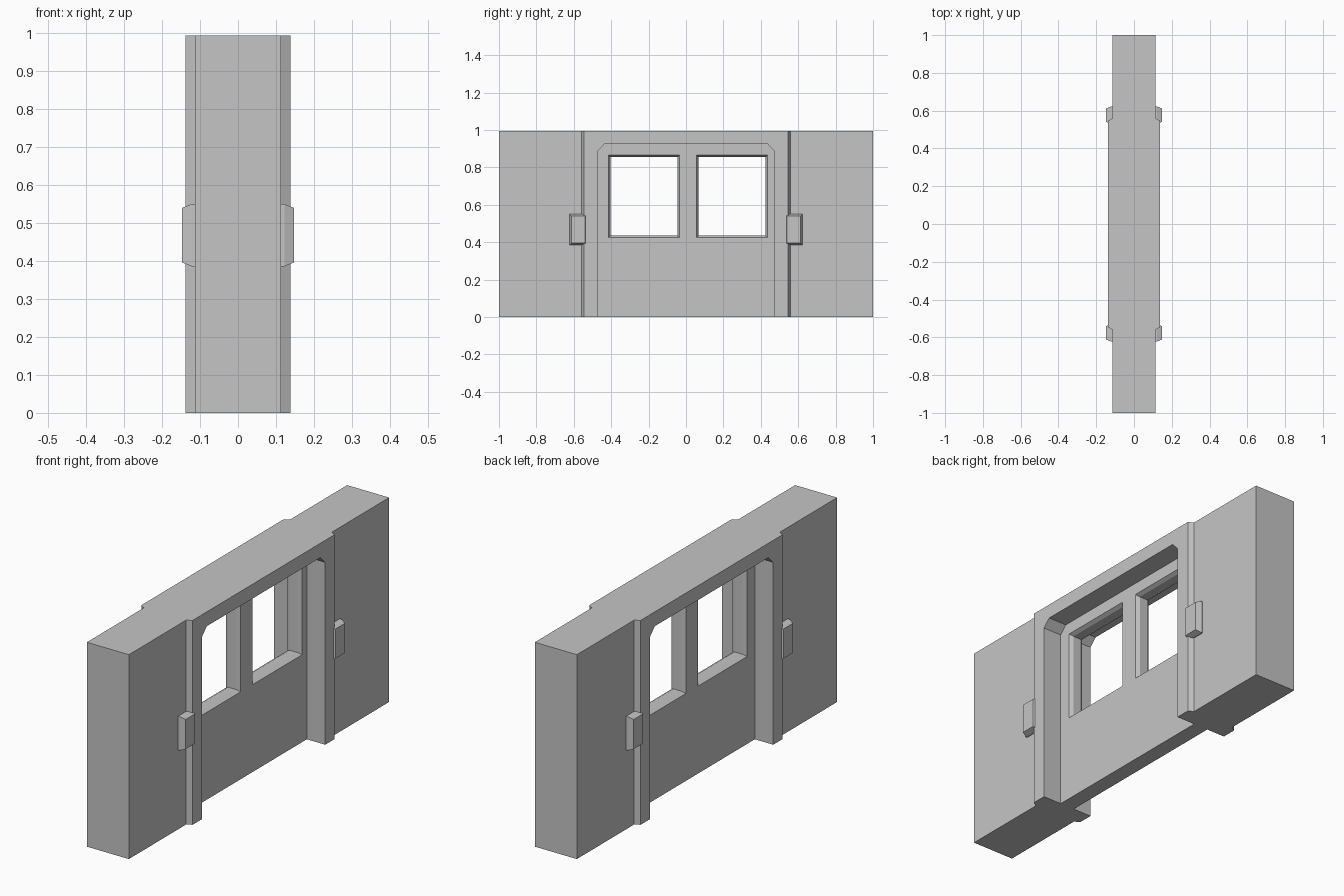
import bpy
import bmesh

if "Cube" in bpy.data.objects:
    bpy.data.objects.remove(bpy.data.objects["Cube"])

grey = bpy.data.materials.new("plain_grey")
grey.diffuse_color = (0.56, 0.56, 0.56, 1)
grey.use_nodes = True
grey.node_tree.nodes["Principled BSDF"].inputs["Base Color"].default_value = grey.diffuse_color

WALL_X, FRAME_X, DOOR_X, TOP = 0.113, 0.138, 0.039, 0.994


def loft(name, rings):
    """Closed solid through a list of rings with equal point counts."""
    bm = bmesh.new()
    loops = [[bm.verts.new(p) for p in ring] for ring in rings]
    n = len(loops[0])
    for a, b in zip(loops, loops[1:]):
        for i in range(n):
            j = (i + 1) % n
            bm.faces.new((a[i], a[j], b[j], b[i]))
    bm.faces.new(loops[0])
    bm.faces.new(loops[-1])
    bmesh.ops.recalc_face_normals(bm, faces=bm.faces)
    mesh = bpy.data.meshes.new(name)
    bm.to_mesh(mesh)
    bm.free()
    obj = bpy.data.objects.new(name, mesh)
    bpy.context.collection.objects.link(obj)
    mesh.materials.append(grey)
    return obj


def cut(target, cutter):
    cutter.hide_render = True
    cutter.hide_viewport = True
    cutter.display_type = 'WIRE'
    mod = target.modifiers.new("cut_" + cutter.name, 'BOOLEAN')
    mod.operation = 'DIFFERENCE'
    mod.solver = 'EXACT'
    mod.object = cutter


def rect(x, y0, y1, z0, z1, grow=0.0):
    return [(x, y0 - grow, z0 - grow), (x, y1 + grow, z0 - grow),
            (x, y1 + grow, z1 + grow), (x, y0 - grow, z1 + grow)]


def arch(x, bottom):
    """Doorway outline with chamfered upper corners."""
    return [(x, y, z) for y, z in ((-0.473, bottom), (0.473, bottom), (0.473, 0.887),
                                   (0.437, 0.924), (-0.437, 0.924), (-0.473, 0.887))]


# Wall with the thicker door surround, extruded from its plan
half = [(WALL_X, -1), (WALL_X, -0.56), (FRAME_X, -0.546),
        (FRAME_X, 0.546), (WALL_X, 0.56), (WALL_X, 1)]
plan = half + [(-x, y) for x, y in reversed(half)]
wall = loft("wall_and_surround", [[(x, y, z) for x, y in plan] for z in (0, TOP)])
cut(wall, loft("doorway_cutter", [arch(-0.3, -0.1), arch(0.3, -0.1)]))

# Recessed door panel filling the doorway
door = loft("door_panel", [arch(-DOOR_X, 0), arch(DOOR_X, 0)])

# Two window openings with sloped rims on both faces
for label, y0, y1 in (("front", -0.414, -0.035), ("rear", 0.056, 0.436)):
    sections = ((-0.057, 0.01), (-0.021, -0.01), (0.021, -0.01), (0.057, 0.01))
    cut(door, loft(label + "_window_cutter",
                   [rect(x, y0, y1, 0.425, 0.866, g) for x, g in sections]))

# Tapered control boxes straddling the surround edges on both faces
for sx, side in ((1, "right"), (-1, "left")):
    for sy, end in ((1, "rear"), (-1, "front")):
        y0, y1 = sorted((sy * 0.53, sy * 0.622))
        loft(f"{side}_{end}_control_box",
             [rect(sx * x, y0, y1, 0.386, 0.55, g)
              for x, g in ((0.1, 0.0), (0.122, 0.0), (0.147, -0.01))])
